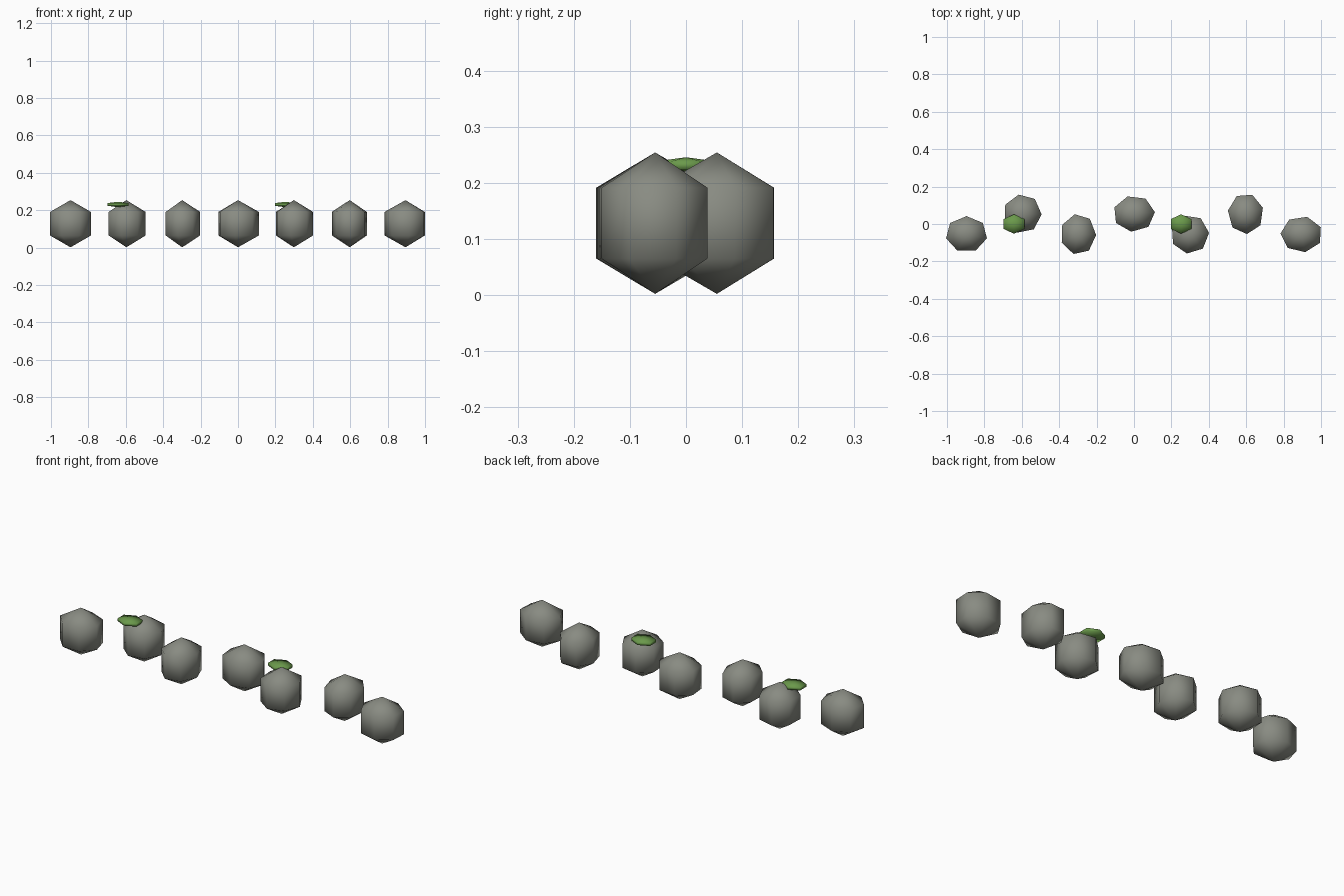
import bpy, bmesh
from math import sin, cos, pi, radians

if "Cube" in bpy.data.objects:
    bpy.data.objects.remove(bpy.data.objects["Cube"])


def material(name, color):
    m = bpy.data.materials.new(name)
    m.diffuse_color = (*color, 1)
    m.use_nodes = True
    m.node_tree.nodes["Principled BSDF"].inputs["Base Color"].default_value = m.diffuse_color
    return m


STONE = material("stone grey", (0.25, 0.26, 0.225))
MOSS = material("moss green", (0.145, 0.32, 0.07))


def pebble(name, center, ring, half_height, sides, phase, mat):
    """Low-poly ball: two poles and two rings at half the pole height."""
    bm = bmesh.new()
    cx, cy, cz = center
    rows = []
    for z in (-half_height / 2, half_height / 2):
        rows.append([bm.verts.new((cx + ring[0] * cos(a), cy + ring[1] * sin(a), cz + z))
                     for a in (radians(phase) + 2 * pi * i / sides for i in range(sides))])
    bottom = bm.verts.new((cx, cy, cz - half_height))
    top = bm.verts.new((cx, cy, cz + half_height))
    low, high = rows
    for i in range(sides):
        j = (i + 1) % sides
        bm.faces.new((low[i], low[j], high[j], high[i]))
        bm.faces.new((high[i], high[j], top))
        bm.faces.new((low[j], low[i], bottom))
    for f in bm.faces:
        f.smooth = True
    mesh = bpy.data.meshes.new(name)
    bm.to_mesh(mesh)
    bm.free()
    mesh.materials.append(mat)
    bpy.context.collection.objects.link(bpy.data.objects.new(name, mesh))


# Zigzag row of stones: wide, round and deep ones repeat in turn
shapes = [(0.112, 0.097), (0.103, 0.104), (0.096, 0.109)]
phases = [38.6, -2, -2, 5, 4, 17, 23]
for i, phase in enumerate(phases):
    y = -0.055 if i % 2 == 0 else 0.055
    pebble(f"stone_{i + 1}", ((i - 3) * 0.2985, y, 0.128), shapes[i % 3],
           0.126, 7, phase, STONE)

# Flat moss tufts
for i, x in enumerate((-0.642, 0.252)):
    pebble(f"moss_{i + 1}", (x, 0, 0.231), (0.064, 0.052), 0.0145, 6, 30, MOSS)
